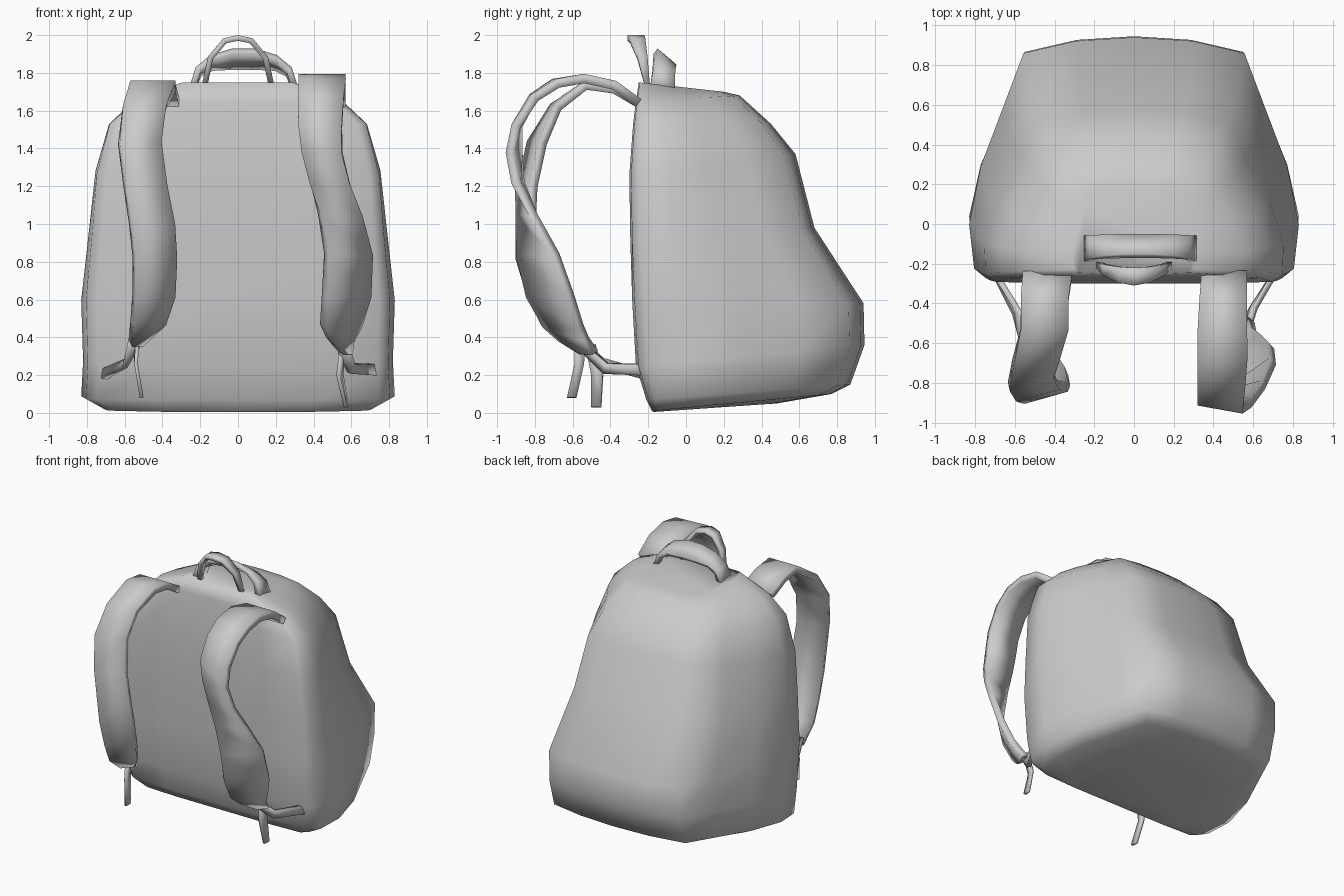
import bpy, bmesh


def finish(name, bm, angle=0.9):
    bmesh.ops.recalc_face_normals(bm, faces=bm.faces)
    me = bpy.data.meshes.new(name)
    bm.to_mesh(me)
    bm.free()
    ob = bpy.data.objects.new(name, me)
    bpy.context.collection.objects.link(ob)
    bpy.ops.object.select_all(action='DESELECT')
    ob.select_set(True)
    bpy.context.view_layer.objects.active = ob
    bpy.ops.object.shade_smooth_by_angle(angle=angle)
    return ob


def ribbon(name, rows, thick):
    """Strip through pairs of edge points, given thickness."""
    bm = bmesh.new()
    vs = [(bm.verts.new(a), bm.verts.new(b)) for a, b in rows]
    for (a, b), (c, d) in zip(vs, vs[1:]):
        bm.faces.new((a, b, d, c))
    ob = finish(name, bm)
    mod = ob.modifiers.new("thickness", 'SOLIDIFY')
    mod.thickness = thick
    mod.offset = 0
    return ob


# Bag body: stacked plan outlines
# (front y, front z, back y, back z, half width, narrowing of the back)
rings = [
    (-.17, .005, .48, .05, .42, 1),
    (-.18, .01, .77, .10, .72, 1),
    (-.21, .07, .87, .15, .83, 1),
    (-.265, .25, .945, .36, .82, 1),
    (-.285, .60, .94, .58, .83, 1),
    (-.295, .92, .68, .98, .80, .96),
    (-.30, 1.26, .58, 1.37, .775, .88),
    (-.28, 1.53, .45, 1.53, .705, .86),
    (-.265, 1.65, .285, 1.68, .56, .9),
    (-.25, 1.75, .20, 1.70, .31, 1),
]
half = [(0, 0), (.55, 0), (.9, .01), (.97, .05), (1, .23), (.93, .47),
        (.79, .72), (.67, .935), (.35, .985)]
outline = half + [(0, 1)] + [(-x, t) for x, t in half[:0:-1]]
bm = bmesh.new()
loops = []
for yf, zf, yb, zb, w, k in rings:
    loops.append([bm.verts.new((x * w * (1 - (1 - k) * t), yf + (yb - yf) * t,
                                zf + (zb - zf) * t)) for x, t in outline])
n = len(outline)
for lo, hi in zip(loops, loops[1:]):
    for i in range(n):
        j = (i + 1) % n
        bm.faces.new((lo[i], lo[j], hi[j], hi[i]))
bm.faces.new(loops[0][::-1])
bm.faces.new(loops[-1])
finish("bag_body", bm, 1.75)

# Shoulder straps: (inner x, inner y, outer x, outer y, z)
right = [
    (.34, -.25, .57, -.25, 1.64), (.33, -.38, .57, -.38, 1.735),
    (.32, -.54, .57, -.54, 1.77), (.32, -.70, .57, -.68, 1.745),
    (.32, -.81, .56, -.80, 1.67), (.32, -.89, .55, -.90, 1.52),
    (.34, -.89, .55, -.93, 1.38), (.38, -.88, .59, -.90, 1.22),
    (.43, -.88, .65, -.81, 1.05), (.47, -.88, .70, -.69, .84),
    (.46, -.83, .69, -.61, .62), (.45, -.74, .64, -.56, .46),
    (.48, -.66, .60, -.53, .39), (.54, -.55, .59, -.48, .32),
]
left = [
    (-.31, -.25, -.56, -.25, 1.64), (-.33, -.38, -.57, -.38, 1.715),
    (-.33, -.53, -.57, -.53, 1.735), (-.38, -.68, -.61, -.70, 1.62),
    (-.41, -.76, -.63, -.82, 1.43), (-.38, -.81, -.60, -.87, 1.2),
    (-.34, -.82, -.57, -.88, 1.0), (-.33, -.79, -.55, -.88, .82),
    (-.34, -.74, -.55, -.82, .62), (-.39, -.66, -.56, -.75, .48),
    (-.51, -.54, -.57, -.61, .37),
]
for name, rows in (("right", right), ("left", left)):
    ribbon(name + "_shoulder_strap",
           [((a, b, z), (c, d, z)) for a, b, c, d, z in rows], .05)

# Webbing from strap ends to the lower corners of the bag
ribbon("right_webbing", [((.57, -.55, .38), (.54, -.53, .31)),
                         ((.61, -.42, .26), (.59, -.43, .21)),
                         ((.72, -.23, .26), (.72, -.23, .20))], .03)
ribbon("left_webbing", [((-.56, -.60, .42), (-.53, -.57, .35)),
                        ((-.58, -.44, .29), (-.60, -.45, .24)),
                        ((-.71, -.23, .23), (-.71, -.23, .18))], .03)

# Loose strap tails
ribbon("right_tail", [((.55, -.53, .36), (.56, -.48, .36)),
                      ((.53, -.50, .20), (.55, -.44, .20)),
                      ((.57, -.50, .03), (.575, -.45, .03))], .02)
ribbon("left_tail", [((-.53, -.59, .42), (-.54, -.53, .42)),
                     ((-.54, -.59, .26), (-.54, -.54, .26)),
                     ((-.51, -.63, .08), (-.51, -.58, .08))], .02)

# Hanging loop at the top edge
arch = [(.18, 1.72, 0), (.145, 1.88, .45), (.07, 1.97, .85), (0, 1.985, 1)]
arch = [(-x, z, k) for x, z, k in arch] + arch[-2::-1]
ribbon("hanging_loop", [((x, -.215 - .095 * k, z), (x, -.19 - .03 * k, z))
                        for x, z, k in arch], .03)

# Carry handle: tilted band, front edge higher than back edge
grip = [(.275, 1.71, 1.70), (.24, 1.82, 1.79), (.17, 1.88, 1.825), (.06, 1.915, 1.83)]
grip = [(-x, a, b) for x, a, b in grip] + grip[::-1]
ribbon("carry_handle", [((.03 + x, -.19 + .15 * (a - 1.72), a),
                         (.03 + x, -.06, b)) for x, a, b in grip], .035)
